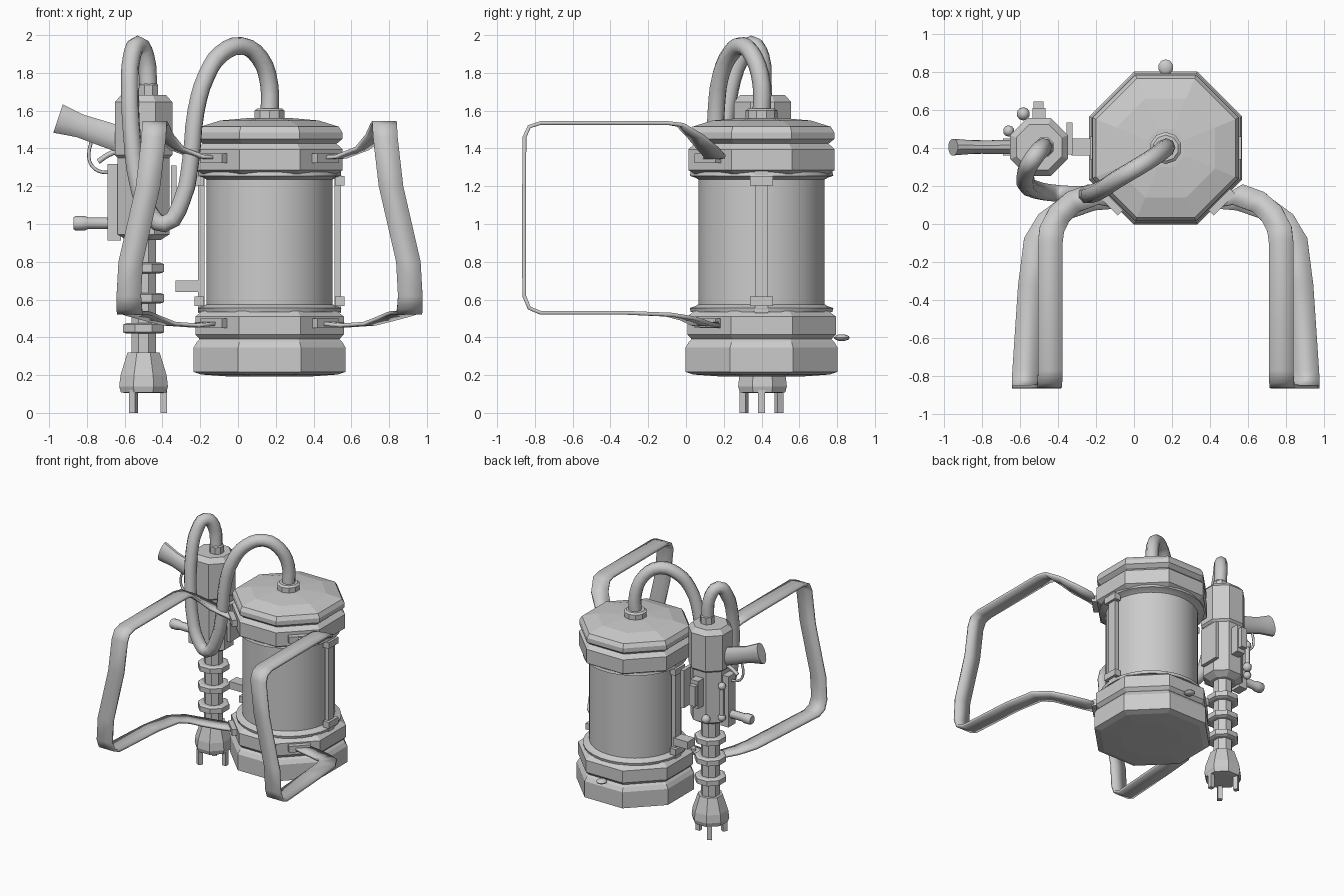
import bpy, bmesh
from math import cos, sin, pi, radians
from mathutils import Vector, Matrix

TX, TY = 0.167, 0.40      # tank axis
GX, GY = -0.50, 0.405     # sprayer axis


def finish(name, bm, smooth=None):
    bmesh.ops.recalc_face_normals(bm, faces=bm.faces)
    me = bpy.data.meshes.new(name)
    bm.to_mesh(me)
    bm.free()
    ob = bpy.data.objects.new(name, me)
    bpy.context.collection.objects.link(ob)
    if smooth:
        bpy.ops.object.select_all(action='DESELECT')
        ob.select_set(True)
        bpy.context.view_layer.objects.active = ob
        bpy.ops.object.shade_smooth_by_angle(angle=radians(smooth))
    return ob


def lathe(name, profile, n=8, at=(0, 0, 0), axis=(0, 0, 1), squash=1, smooth=None):
    """Spin (apothem, height) pairs into an n-sided capped solid along an axis."""
    bm = bmesh.new()
    rot = Matrix() if axis[2] == 1 else Vector(axis).to_track_quat('Z', 'Y').to_matrix().to_4x4()
    m = Matrix.Translation(at) @ rot @ Matrix.Diagonal((squash, 1, 1, 1))
    rings = []
    for r, h in profile:
        r /= cos(pi / n)
        rings.append([bm.verts.new(m @ Vector((r * cos((2 * i + 1) * pi / n),
                                               r * sin((2 * i + 1) * pi / n), h)))
                      for i in range(n)])
    for a, b in zip(rings, rings[1:]):
        for i in range(n):
            j = (i + 1) % n
            bm.faces.new((a[i], a[j], b[j], b[i]))
    bm.faces.new(rings[0])
    bm.faces.new(rings[-1])
    return finish(name, bm, smooth)


def box(name, center, size, turn=0):
    bm = bmesh.new()
    m = (Matrix.Translation(center) @ Matrix.Rotation(radians(turn), 4, 'Z')
         @ Matrix.Diagonal((*size, 1)))
    bmesh.ops.create_cube(bm, size=1, matrix=m)
    return finish(name, bm)


def knob(name, center, size):
    bm = bmesh.new()
    m = Matrix.Translation(center) @ Matrix.Diagonal((*size, 1))
    bmesh.ops.create_uvsphere(bm, u_segments=10, v_segments=6, radius=1, matrix=m)
    return finish(name, bm, 40)


def tube(name, points, radius, res=3):
    cu = bpy.data.curves.new(name, 'CURVE')
    cu.dimensions = '3D'
    cu.bevel_depth, cu.bevel_resolution, cu.resolution_u = radius, 2, res
    cu.use_fill_caps = True
    sp = cu.splines.new('BEZIER')
    sp.bezier_points.add(len(points) - 1)
    for bp, p in zip(sp.bezier_points, points):
        bp.co = p
        bp.handle_left_type = bp.handle_right_type = 'AUTO'
    ob = bpy.data.objects.new(name, cu)
    bpy.context.collection.objects.link(ob)
    return ob


# Tank: octagonal caps, round flanges, smooth glass cylinder
T = (TX, TY, 0)
lathe("tank_base", [(0.22, 0.193), (0.36, 0.203), (0.403, 0.217), (0.403, 0.345), (0.385, 0.375),
                    (0.37, 0.39), (0.393, 0.415), (0.393, 0.51), (0.355, 0.54)], at=T)
lathe("tank_lid", [(0.355, 1.265), (0.387, 1.285), (0.387, 1.395), (0.355, 1.425), (0.385, 1.45),
                   (0.385, 1.485), (0.367, 1.515), (0.26, 1.548), (0.1, 1.562)], at=T)
lathe("glass_cylinder", [(0.334, 0.53), (0.334, 1.28)], 48, T, smooth=40)
for nm, z, d in (("lower", 0.535, 1), ("upper", 1.275, -1)):
    lathe(nm + "_flange", [(0.375, z), (0.38, z + d * 0.02), (0.35, z + d * 0.03),
                           (0.334, z + d * 0.04)], 32, T, smooth=30)

# Side posts with clamp blocks
for s in (-1, 1):
    box("side_post", (TX + s * 0.362, TY, 0.91), (0.034, 0.07, 0.76))
    for z in (0.592, 1.23):
        box("post_clamp", (TX + s * 0.372, TY, z), (0.052, 0.12, 0.05))

# Drain knob, hose collar on the lid
knob("drain_knob", (TX, 0.825, 0.398), (0.04, 0.042, 0.018))
lathe("lid_collar", [(0.08, 1.55), (0.08, 1.6), (0.065, 1.612)], 10, (TX, TY, 0))

# Hose looping from the tank lid to the sprayer top
tube("hose", [(0.167, 0.40, 1.58), (0.165, 0.40, 1.74), (0.115, 0.36, 1.88), (0.02, 0.30, 1.943),
              (-0.09, 0.235, 1.90), (-0.165, 0.185, 1.79), (-0.222, 0.16, 1.6), (-0.25, 0.155, 1.34),
              (-0.295, 0.155, 1.13), (-0.39, 0.16, 1.0), (-0.475, 0.17, 1.07), (-0.53, 0.185, 1.22),
              (-0.56, 0.20, 1.45), (-0.572, 0.235, 1.72), (-0.563, 0.29, 1.88), (-0.53, 0.345, 1.95),
              (-0.49, 0.395, 1.885), (-0.475, 0.405, 1.72)], 0.048)

# Sprayer body, top collar, ringed barrel and nozzle
G = (GX, GY, 0)
lathe("sprayer_body", [(0.09, 0.915), (0.137, 0.945), (0.137, 1.35), (0.152, 1.365),
                       (0.152, 1.645), (0.12, 1.682)], at=G)
lathe("sprayer_collar", [(0.05, 1.67), (0.05, 1.735), (0.042, 1.745)], 8, (-0.473, GY, 0))
lathe("barrel", [(0.065, 0.31), (0.065, 0.93)], at=G)
for z in (0.447, 0.607, 0.767):
    lathe("barrel_ring", [(0.09, z - 0.028), (0.108, z - 0.02), (0.108, z + 0.02),
                          (0.09, z + 0.028)], at=G)
lathe("nozzle", [(0.09, 0.105), (0.12, 0.108), (0.129, 0.14), (0.122, 0.2), (0.085, 0.32)], at=G)
for a in (0, 120, 240):
    c, s = cos(radians(a)), sin(radians(a))
    box("nozzle_prong", (GX + 0.106 * c, GY - 0.005 + 0.106 * s, 0.06), (0.035, 0.035, 0.12), a)

# Flared rear handle and small front grip, both pointing to -x
lathe("rear_handle", [(0.07, -0.05), (0.066, 0.1), (0.062, 0.21), (0.07, 0.27), (0.079, 0.335)],
      12, (-0.635, GY, 1.452), (-0.948, 0, 0.317), 0.55, 40)
lathe("front_grip", [(0.03, 0), (0.03, 0.17), (0.037, 0.185), (0.037, 0.235), (0.03, 0.245)],
      10, (-0.625, GY, 1.004), (-1, 0, 0), 1, 40)

# Trigger and its guard
tube("trigger_guard", [(-0.65, GY, 1.28), (-0.72, GY, 1.275), (-0.775, GY, 1.31),
                       (-0.79, GY, 1.37), (-0.775, GY, 1.44)], 0.009)
tube("trigger", [(-0.63, GY, 1.39), (-0.69, GY, 1.365), (-0.74, GY, 1.33)], 0.014)

# Fittings on the sprayer body
box("grip_plate", (-0.655, GY, 1.115), (0.07, 0.09, 0.405))
box("back_plate", (GX, 0.575, 1.19), (0.07, 0.07, 0.22))
box("back_switch", (-0.503, 0.615, 1.19), (0.052, 0.06, 0.16))
knob("back_knob", (-0.583, 0.58, 1.0), (0.035, 0.035, 0.035))
tube("side_pipe", [(-0.66, 0.49, 1.0), (-0.66, 0.49, 1.25)], 0.018)
for z in (1.0, 1.25):
    knob("pipe_knob", (-0.66, 0.49, z), (0.03, 0.03, 0.03))

# Holder joining sprayer and tank
box("holder_plate", (-0.34, 0.45, 1.16), (0.03, 0.17, 0.30))
box("holder_arm", (-0.265, 0.405, 0.67), (0.13, 0.09, 0.06))

# Shoulder straps: x offset from tank axis, y, z, direction of the width (degrees), width
strap = [(0.295, 0.125, 1.35, 45, 0.12), (0.38, 0.155, 1.357, 62, 0.12), (0.49, 0.115, 1.40, 58, 0.12),
         (0.56, 0.05, 1.465, 38, 0.125), (0.60, -0.03, 1.525, 14, 0.13), (0.608, -0.1, 1.535, 0, 0.13),
         (0.608, -0.77, 1.535, 0, 0.13), (0.61, -0.83, 1.515, 0, 0.13), (0.613, -0.855, 1.46, 0, 0.13),
         (0.643, -0.857, 1.2, 0, 0.13), (0.735, -0.857, 0.8, 0, 0.13), (0.745, -0.857, 0.62, 0, 0.13),
         (0.743, -0.83, 0.555, 0, 0.135), (0.74, -0.77, 0.53, 0, 0.135), (0.71, -0.32, 0.53, 0, 0.135),
         (0.68, -0.09, 0.52, 14, 0.135), (0.62, 0.01, 0.50, 38, 0.13), (0.53, 0.08, 0.472, 58, 0.12),
         (0.40, 0.125, 0.463, 62, 0.12), (0.295, 0.125, 0.475, 45, 0.12)]
for side, s in (("left", -1), ("right", 1)):
    bm = bmesh.new()
    rows = []
    for x, y, z, a, w in strap:
        d = Vector((s * cos(radians(a)), sin(radians(a)), 0)) * w / 2
        p = Vector((TX + s * x, y, z))
        rows.append((bm.verts.new(p - d), bm.verts.new(p + d)))
    for a, b in zip(rows, rows[1:]):
        bm.faces.new((a[0], a[1], b[1], b[0]))
    ob = finish(side + "_strap", bm, 35)
    mod = ob.modifiers.new("thickness", 'SOLIDIFY')
    mod.thickness, mod.offset = 0.02, 0
    for z in (0.475, 1.347):
        box(side + "_strap_bracket", (TX + s * 0.295, TY - 0.285, z), (0.16, 0.04, 0.05), s * 45)
